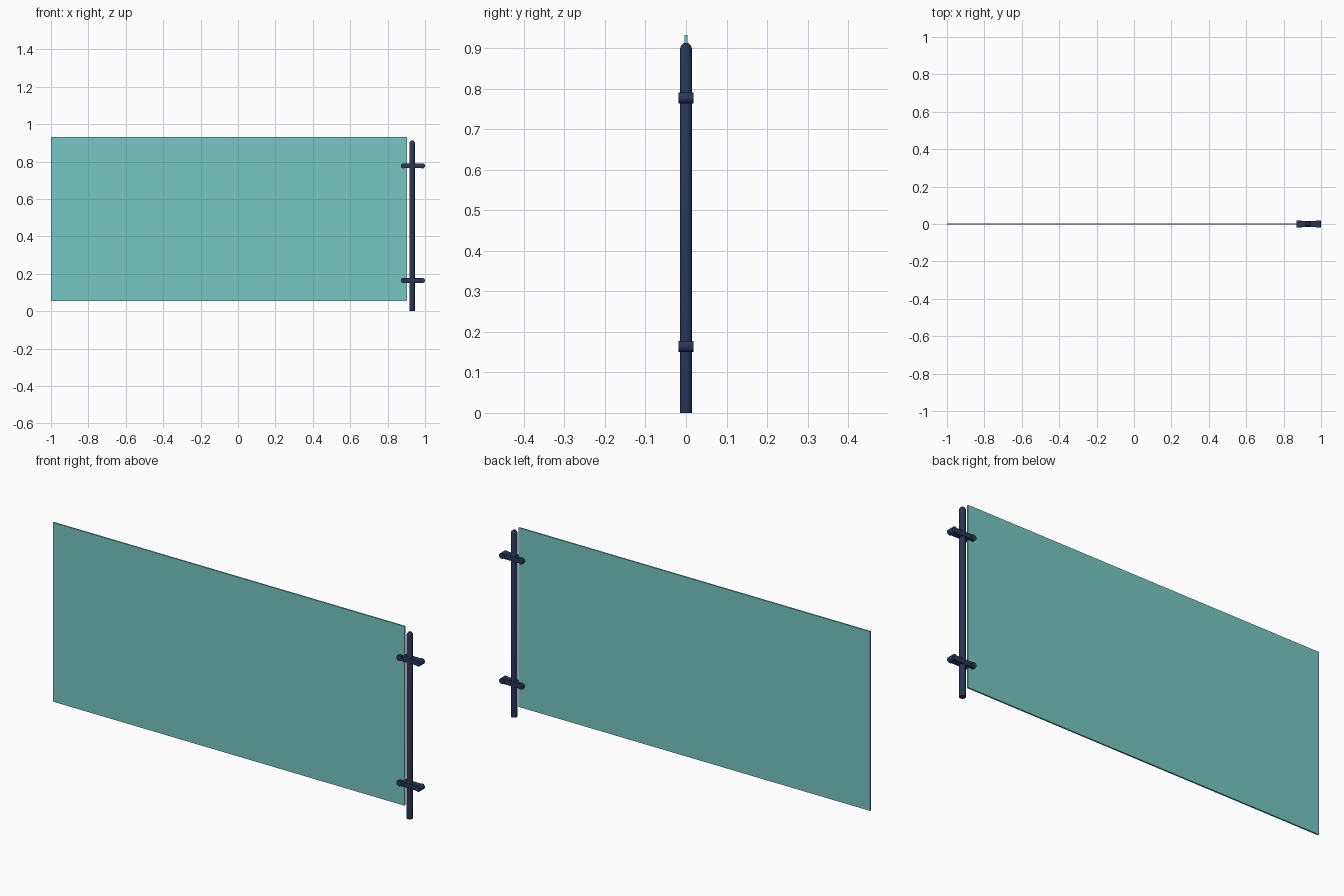
import bpy, bmesh
from math import pi
from mathutils import Matrix

if "Cube" in bpy.data.objects:
    bpy.data.objects.remove(bpy.data.objects["Cube"])


def material(name, color):
    m = bpy.data.materials.new(name)
    m.diffuse_color = color
    m.use_nodes = True
    m.node_tree.nodes["Principled BSDF"].inputs["Base Color"].default_value = m.diffuse_color
    return m


teal = material("teal_cloth", (0.18, 0.58, 0.54, 1))
navy = material("navy_metal", (0.022, 0.036, 0.09, 1))


def finish(name, bm, mat, smooth=True):
    bmesh.ops.recalc_face_normals(bm, faces=bm.faces)
    mesh = bpy.data.meshes.new(name)
    bm.to_mesh(mesh)
    bm.free()
    mesh.materials.append(mat)
    ob = bpy.data.objects.new(name, mesh)
    bpy.context.collection.objects.link(ob)
    if smooth:
        bpy.ops.object.select_all(action='DESELECT')
        ob.select_set(True)
        bpy.context.view_layer.objects.active = ob
        bpy.ops.object.shade_smooth_by_angle(angle=pi / 6)
    return ob


def box(name, x, y, z, mat):
    # x, y, z are (min, max) ranges
    bm = bmesh.new()
    size = [r[1] - r[0] for r in (x, y, z)]
    mid = [(r[1] + r[0]) / 2 for r in (x, y, z)]
    bmesh.ops.create_cube(bm, size=1, matrix=Matrix.Translation(mid) @ Matrix.Diagonal((*size, 1)))
    return finish(name, bm, mat, smooth=False)


# thin flat panel
box("panel", (-1.0, 0.904), (-0.0038, 0.0038), (0.055, 0.932), teal)

# upright post, revolved from a profile with a tapered top
POST_X = 0.931
profile = [(0, 0), (0.0145, 0), (0.0145, 0.900), (0.012, 0.906), (0.006, 0.912), (0, 0.912)]
bm = bmesh.new()
verts = [bm.verts.new((POST_X + r, 0, z)) for r, z in profile]
edges = [bm.edges.new(p) for p in zip(verts, verts[1:])]
bmesh.ops.spin(bm, geom=verts + edges, cent=(POST_X, 0, 0), axis=(0, 0, 1), angle=2 * pi, steps=24)
bmesh.ops.remove_doubles(bm, verts=bm.verts, dist=1e-5)
finish("post", bm, navy)

# two clamps: a round pin at each end joined by a link bar
R = 0.0138
for label, z in (("lower", 0.164), ("upper", 0.777)):
    box(label + "_clamp_link", (0.870 + R, 1.0 - R), (-0.0148, 0.0148), (z - 0.0125, z + 0.0125), navy)
    for side, x in (("inner", 0.870 + R), ("outer", 1.0 - R)):
        bm = bmesh.new()
        bmesh.ops.create_cone(bm, cap_ends=True, segments=20, radius1=R, radius2=R, depth=0.036,
                              matrix=Matrix.Translation((x, 0, z)) @ Matrix.Rotation(pi / 2, 4, 'X'))
        finish(f"{label}_clamp_{side}_pin", bm, navy)
